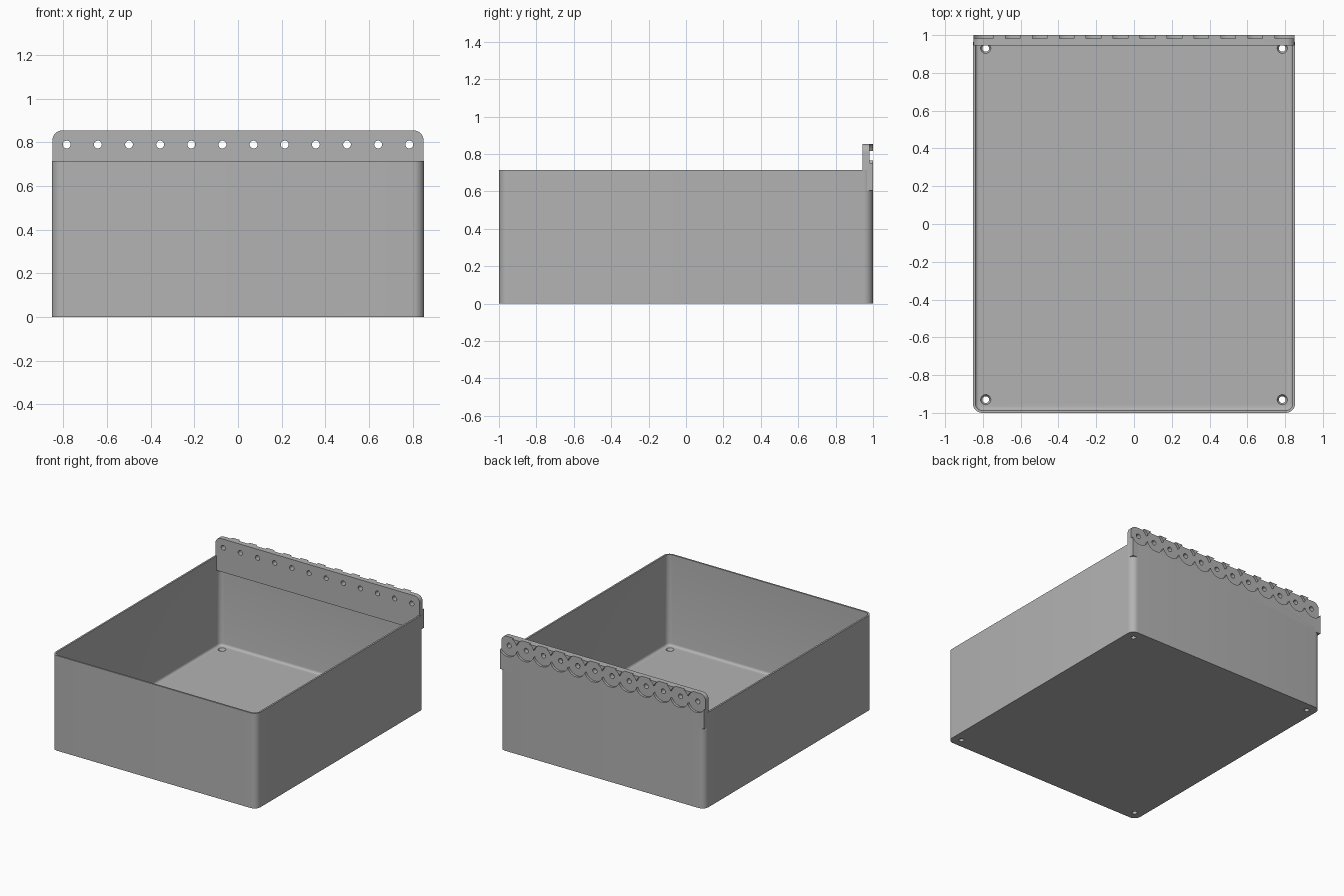
import bpy, bmesh
from math import pi, sin, cos
from mathutils import Matrix, Vector

if "Cube" in bpy.data.objects:
    bpy.data.objects.remove(bpy.data.objects["Cube"], do_unlink=True)

GREY = (0.45, 0.45, 0.45, 1)
mat = bpy.data.materials.new("plain grey")
mat.use_nodes = True
mat.diffuse_color = GREY
mat.node_tree.nodes["Principled BSDF"].inputs["Base Color"].default_value = GREY


def finish(name, bm):
    bmesh.ops.recalc_face_normals(bm, faces=bm.faces)
    me = bpy.data.meshes.new(name)
    bm.to_mesh(me)
    bm.free()
    me.materials.append(mat)
    ob = bpy.data.objects.new(name, me)
    bpy.context.collection.objects.link(ob)
    return ob


def outline(hw, lo, hi, radii, steps=8):
    """Rectangle outline with one radius for the low and one for the high corners."""
    pts = []
    corners = ((hw, hi, radii[1]), (-hw, hi, radii[1]), (-hw, lo, radii[0]), (hw, lo, radii[0]))
    for i, (x, y, r) in enumerate(corners):
        if r == 0:
            pts.append((x, y))
            continue
        cx = x - r if x > 0 else x + r
        cy = y - r if y == hi else y + r
        for k in range(steps + 1):
            a = (i + k / steps) * pi / 2
            pts.append((cx + r * cos(a), cy + r * sin(a)))
    return pts


def prism(name, pts, a, b, upright=True, floor_bevel=0):
    bm = bmesh.new()
    place = (lambda u, v, w: (u, v, w)) if upright else (lambda u, v, w: (u, w, v))
    face = bm.faces.new([bm.verts.new(place(u, v, a)) for u, v in pts])
    ext = bmesh.ops.extrude_face_region(bm, geom=[face], use_keep_orig=True)
    new = [g for g in ext["geom"] if isinstance(g, bmesh.types.BMVert)]
    move = (0, 0, b - a) if upright else (0, b - a, 0)
    bmesh.ops.translate(bm, verts=new, vec=Vector(move))
    bmesh.ops.recalc_face_normals(bm, faces=bm.faces)
    if floor_bevel:
        edges = [e for e in bm.edges if all(abs(v.co.z - a) < 1e-5 for v in e.verts)]
        bmesh.ops.bevel(bm, geom=edges, offset=floor_bevel, segments=4,
                        profile=0.5, affect="EDGES")
    return finish(name, bm)


def round_cutter(spots, r1, r2, depth, tilt=False, segments=32):
    bm = bmesh.new()
    for p in spots:
        m = Matrix.Translation(p)
        if tilt:
            m = m @ Matrix.Rotation(pi / 2, 4, "X")
        bmesh.ops.create_cone(bm, cap_ends=True, segments=segments, radius1=r1,
                              radius2=r2, depth=depth, matrix=m)
    return finish("cutter", bm)


def combine(ob, other, op):
    other.hide_render = True
    mod = ob.modifiers.new("combine", "BOOLEAN")
    mod.operation, mod.object, mod.solver = op, other, "EXACT"
    mod.use_self = True
    bpy.context.view_layer.objects.active = ob
    bpy.ops.object.modifier_apply(modifier=mod.name)
    bpy.data.objects.remove(other, do_unlink=True)


# Open tray with rounded corners and a filleted floor
W, H, FLOOR, WALL = 0.853, 0.715, 0.03, 0.013
tray = prism("tray", outline(W, -1, 1, (0.05, 0.05)), 0, H)
combine(tray, prism("cutter", outline(W - WALL, WALL - 1, 1 - WALL, (0.037, 0.037)),
                    FLOOR, 1, floor_bevel=0.018), "DIFFERENCE")

# Countersunk corner holes in the floor
corners = [(x, y, FLOOR) for x in (-0.785, 0.785) for y in (-0.93, 0.93)]
combine(tray, round_cutter(corners, 0.018, 0.018, 0.2), "DIFFERENCE")
combine(tray, round_cutter(corners, 0.018, 0.036, 0.03), "DIFFERENCE")

# Hanging rail along the top of the back wall
rail = prism("back_rail", outline(0.85, 0.605, 0.855, (0, 0.045)), 0.945, 1, upright=False)
PITCH, HOLE_Z = 0.1427, 0.79
holes = [((i - 5.5) * PITCH, 0.97, HOLE_Z) for i in range(12)]
for i, (x, y, z) in enumerate(holes):
    combine(rail, round_cutter([(x, 1.032, z)], 0.076, 0.076, 0.1, True, 40), "DIFFERENCE")
combine(rail, round_cutter(holes, 0.018, 0.018, 0.2, True, 24), "DIFFERENCE")

# Smooth the curved surfaces and keep crisp edges
for ob in (tray, rail):
    bpy.ops.object.select_all(action="DESELECT")
    ob.select_set(True)
    bpy.context.view_layer.objects.active = ob
    bpy.ops.object.shade_smooth_by_angle(angle=pi / 6)
